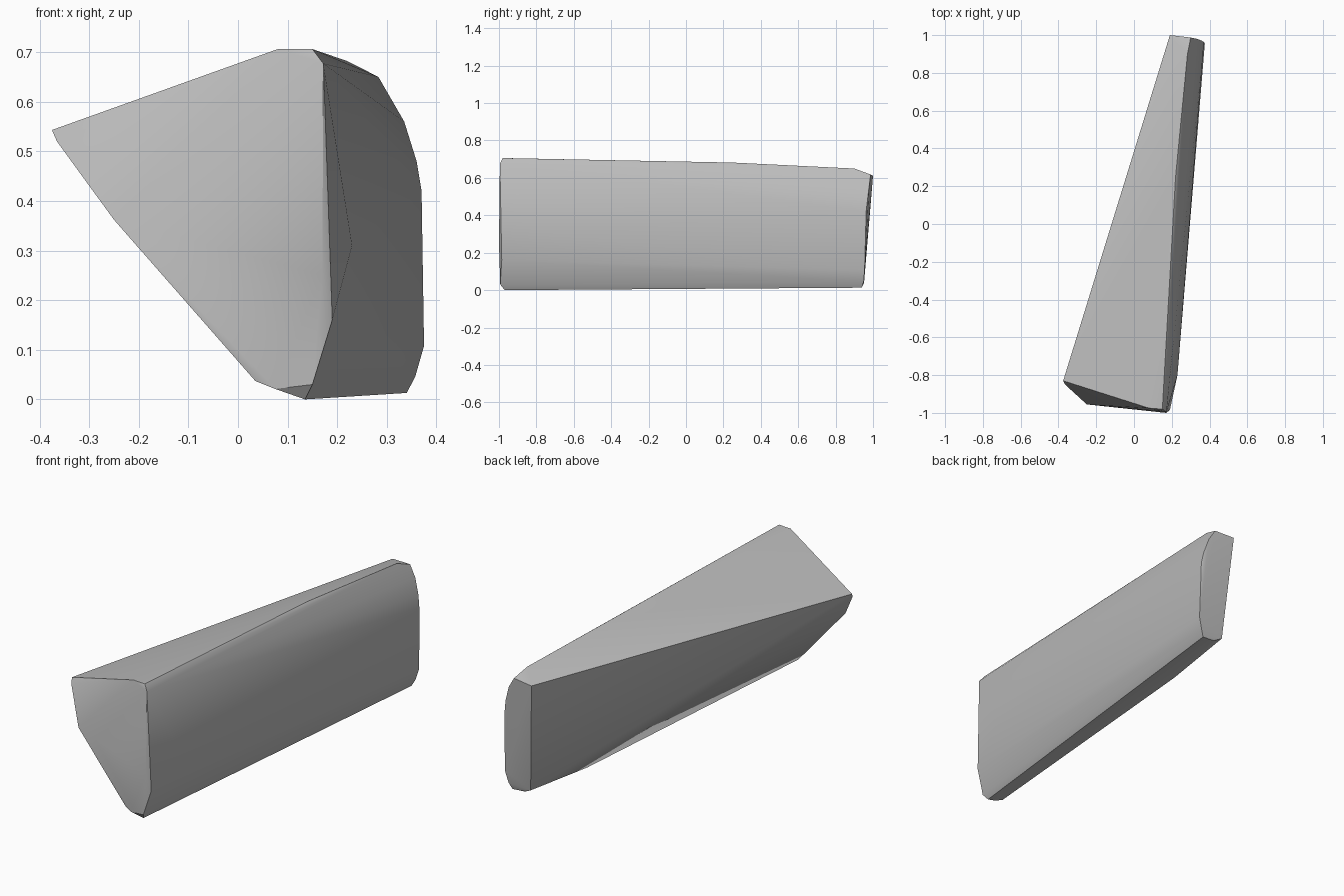
import bpy, bmesh, math

grey = bpy.data.materials.new("mid_grey")
grey.diffuse_color = (0.5, 0.5, 0.5, 1)

# Corners of the front end, the back end and the small bulges between them
front_end = [(-0.375, -0.83, 0.543), (-0.365, -0.85, 0.52), (-0.25, -0.955, 0.362),
             (0.035, -0.975, 0.037), (0.075, -0.985, 0.021), (0.135, -0.97, 0.0),
             (0.15, -0.993, 0.03), (0.19, -0.985, 0.16), (0.17, -1.0, 0.25),
             (0.172, -0.995, 0.677), (0.15, -0.98, 0.706), (0.08, -0.975, 0.706)]
back_end = [(0.19, 1.0, 0.612), (0.228, 0.952, 0.04), (0.27, 0.94, 0.018),
            (0.34, 0.94, 0.013), (0.357, 0.95, 0.045), (0.375, 0.955, 0.108),
            (0.37, 0.963, 0.42), (0.36, 0.97, 0.48), (0.335, 0.98, 0.56),
            (0.30, 0.987, 0.618), (0.283, 0.9, 0.65)]
bulges = [(0.23, -0.8, 0.31), (0.19, 0.54, 0.012), (0.22, 0.25, 0.682)]

# Faceted wedge bar: the convex skin around all corners
bm = bmesh.new()
for p in front_end + back_end + bulges:
    bm.verts.new(p)
hull = bmesh.ops.convex_hull(bm, input=bm.verts[:])
loose = [v for v in bm.verts if not v.link_faces]
bmesh.ops.delete(bm, geom=loose, context='VERTS')
bmesh.ops.recalc_face_normals(bm, faces=bm.faces[:])
mesh = bpy.data.meshes.new("wedge_bar")
bm.to_mesh(mesh)
bm.free()
mesh.materials.append(grey)
bar = bpy.data.objects.new("wedge_bar", mesh)
bpy.context.collection.objects.link(bar)
bpy.context.view_layer.objects.active = bar
bar.select_set(True)
bpy.ops.object.shade_smooth_by_angle(angle=math.radians(30))
